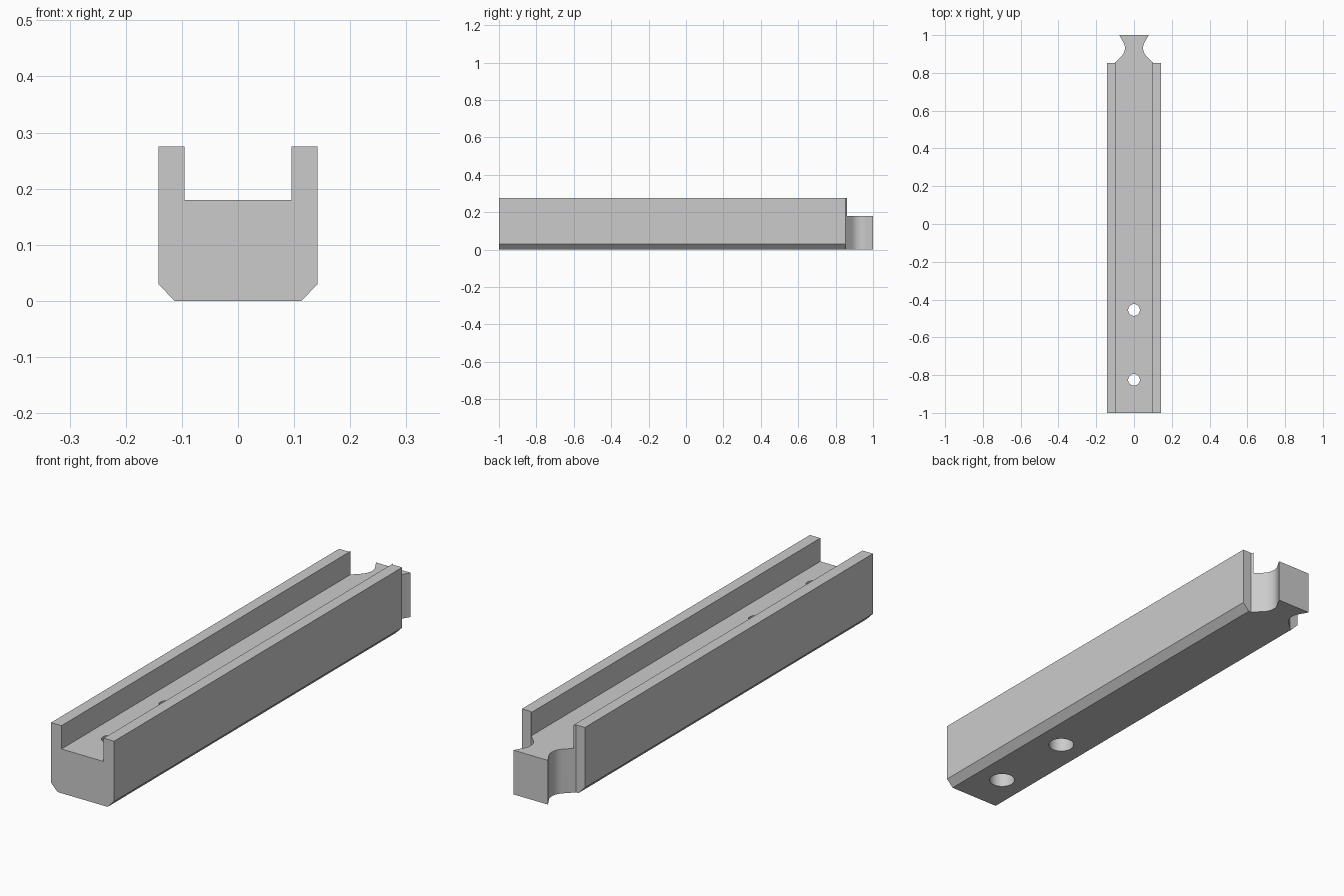
import bpy
from math import sin, cos, tan, radians

cube = bpy.data.objects.get("Cube")
if cube:
    bpy.data.objects.remove(cube, do_unlink=True)

metal = bpy.data.materials.new("light_grey")
metal.use_nodes = True
metal.diffuse_color = (0.6, 0.6, 0.6, 1)
metal.node_tree.nodes["Principled BSDF"].inputs["Base Color"].default_value = (0.6, 0.6, 0.6, 1)


def mirrored(half):
    """Close a right-hand half outline by mirroring it across x = 0."""
    return half + [(-x, v) for x, v in reversed(half)]


def prism(name, outline, place, start, end):
    """Extrude an outline; place(u, v, depth) gives the 3D point."""
    n = len(outline)
    verts = [place(u, v, d) for d in (start, end) for u, v in outline]
    faces = [tuple(reversed(range(n))), tuple(range(n, 2 * n))]
    faces += [(i, (i + 1) % n, n + (i + 1) % n, n + i) for i in range(n)]
    mesh = bpy.data.meshes.new(name)
    mesh.from_pydata(verts, [], faces)
    mesh.materials.append(metal)
    obj = bpy.data.objects.new(name, mesh)
    bpy.context.collection.objects.link(obj)
    bpy.context.view_layer.objects.active = obj
    obj.select_set(True)
    bpy.ops.object.mode_set(mode='EDIT')
    bpy.ops.mesh.select_all(action='SELECT')
    bpy.ops.mesh.normals_make_consistent(inside=False)
    bpy.ops.object.mode_set(mode='OBJECT')
    obj.select_set(False)
    return obj


def cut(target, cutter, operation):
    """Apply a boolean and discard the cutter."""
    mod = target.modifiers.new(cutter.name, 'BOOLEAN')
    mod.operation = operation
    mod.solver = 'EXACT'
    mod.object = cutter
    bpy.context.view_layer.objects.active = target
    bpy.ops.object.modifier_apply(modifier=mod.name)
    bpy.data.objects.remove(cutter, do_unlink=True)


# Channel section: chamfered base, two rails and a flat floor
section = mirrored([(0.113, 0), (0.142, 0.03), (0.142, 0.275), (0.095, 0.275), (0.095, 0.18)])
body = prism("channel_rail", section, lambda u, v, d: (u, d, v), -1, 1.1)

# Plan outline: shoulders, rounded neck and flared tongue
cx, cy, r, shoulder = 0.108, 0.932, 0.06, 0.853
low, high, steps = radians(-45), radians(30), 14
arc = [(cx - r * cos(a), cy + r * sin(a))
       for a in (low + (high - low) * i / steps for i in range(steps + 1))]
(x0, y0), (x1, y1) = arc[0], arc[-1]
flare = [(x0 + (y0 - shoulder), shoulder)] + arc + [(x1 + (1 - y1) * tan(high), 1)]
plan = mirrored([(0.3, -1.2), (0.3, shoulder)] + flare)
cut(body, prism("plan_cutter", plan, lambda u, v, d: (u, v, d), -0.1, 0.5), 'INTERSECT')

# Screw holes, counterbored from underneath
for y in (-0.825, -0.455):
    for radius, top in ((0.031, 0.3), (0.05, 0.1)):
        bpy.ops.mesh.primitive_cylinder_add(vertices=48, radius=radius, depth=top + 0.1,
                                            location=(0, y, (top - 0.1) / 2))
        drill = bpy.context.object
        drill.name = "hole_cutter"
        drill.data.materials.append(metal)
        cut(body, drill, 'DIFFERENCE')

bpy.ops.object.select_all(action='DESELECT')
body.select_set(True)
bpy.context.view_layer.objects.active = body
bpy.ops.object.shade_smooth_by_angle(angle=radians(20))
